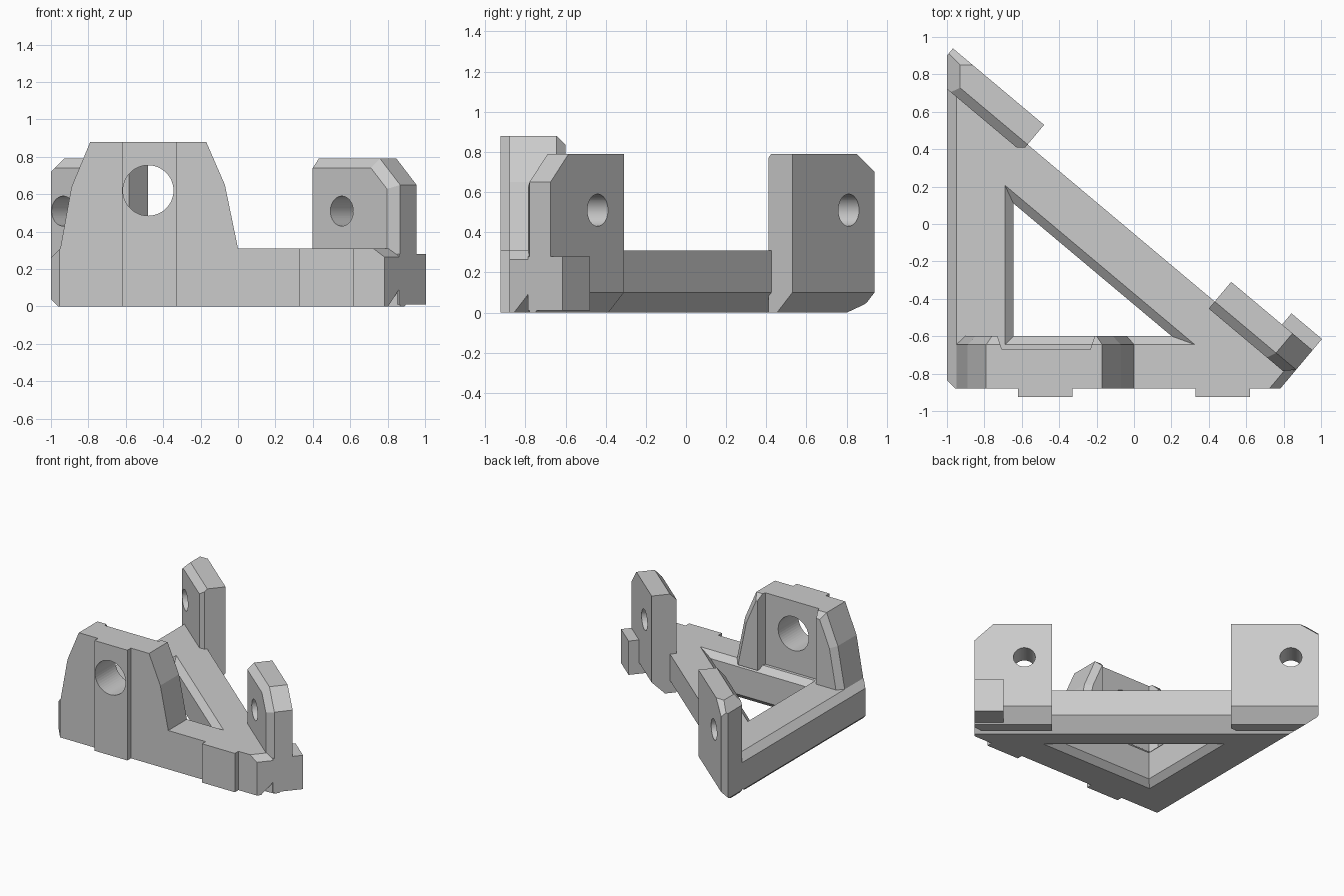
import bpy, bmesh, math
from mathutils import Vector, Matrix

if "Cube" in bpy.data.objects:
    bpy.data.objects.remove(bpy.data.objects["Cube"], do_unlink=True)

grey = bpy.data.materials.new("plain grey")
grey.use_nodes = True
grey.diffuse_color = (0.6, 0.6, 0.6, 1)
grey.node_tree.nodes["Principled BSDF"].inputs["Base Color"].default_value = (0.6, 0.6, 0.6, 1)

# Axes: T runs along the diagonal beam, D points out of it
X, Y, Z = (Vector(a) for a in ((1, 0, 0), (0, 1, 0), (0, 0, 1)))
A = math.radians(40)
T = Vector((math.cos(A), -math.sin(A), 0))
D = Vector((math.sin(A), math.cos(A), 0))


def add(name, bm):
    bmesh.ops.recalc_face_normals(bm, faces=bm.faces)
    mesh = bpy.data.meshes.new(name)
    bm.to_mesh(mesh)
    bm.free()
    mesh.materials.append(grey)
    ob = bpy.data.objects.new(name, mesh)
    bpy.context.collection.objects.link(ob)
    return ob


def solid(name, planes):
    """Convex block: keep the points p with normal . p <= limit."""
    bm = bmesh.new()
    bmesh.ops.create_cube(bm, size=6)
    for normal, limit in planes:
        bmesh.ops.bisect_plane(bm, geom=bm.verts[:] + bm.edges[:] + bm.faces[:], dist=1e-5,
                               plane_co=normal * (limit / normal.length_squared),
                               plane_no=normal, clear_outer=True)
        rim = [e for e in bm.edges if e.is_boundary]
        if rim:
            bmesh.ops.holes_fill(bm, edges=rim)
    return add(name, bm)


def drill(name, centre, axis, radius):
    bm = bmesh.new()
    turn = Z.rotation_difference(axis).to_matrix().to_4x4()
    bmesh.ops.create_cone(bm, cap_ends=True, segments=48, radius1=radius, radius2=radius,
                          depth=0.8, matrix=Matrix.Translation(centre) @ turn)
    return add(name, bm)


def cut(ob, cutter):
    mod = ob.modifiers.new("cut", "BOOLEAN")
    mod.operation = "DIFFERENCE"
    mod.solver = "EXACT"
    mod.object = cutter
    cutter.hide_render = True
    bpy.context.view_layer.objects.active = ob
    bpy.ops.object.modifier_apply(modifier=mod.name)
    bpy.data.objects.remove(cutter, do_unlink=True)


# Triangular base frame with chamfered outer edges
frame = solid("base_frame", [
    (-X, 1), (-Y, 0.88), (-Z, 0), (Z, 0.31), (D, -0.04), (T, 1.165),
    (-X - Y, 1.835), (Z - X, 1.26), (-X - Z, 0.96), (D - Z, -0.14), (T + Z, 1.43)])
# Triangular opening, flared at the top and bottom
cut(frame, solid("opening", [(-X, 0.645), (-Y, 0.6), (D, -0.33), (Z, 0.5), (-Z, 0.2)]))
for s, level in ((1, 0.265), (-1, -0.045)):
    cut(frame, solid("opening_flare", [
        (-X - s * Z, 0.645 - level), (-Y - s * Z, 0.6 - level), (D - s * Z, -0.33 - level),
        (Z, 0.5 if s > 0 else 0.1), (-Z, 0.2 if s < 0 else -0.2)]))

# Tall front wall with sloping sides and chamfered rear edges
outline = [(-0.95, 0.31), (-0.89, 0.64), (-0.79, 0.88), (-0.17, 0.88), (-0.07, 0.65), (0, 0.31)]
planes = [(-Y, 0.88), (Y, -0.6), (-Z, -0.28)]
for (x1, z1), (x2, z2) in zip(outline, outline[1:]):
    side = Vector((z1 - z2, 0, x2 - x1)).normalized()
    limit = side.x * x1 + side.z * z1
    planes += [(side, limit), (side + Y, limit - 0.645)]
wall = solid("front_wall", planes)
# Recess between the two rear ribs
cut(wall, solid("recess", [(-Y, 0.67), (Y, -0.4), (-Z, -0.2), (Z, 1.2),
                           (-X - Y / 3, 0.93), (X - Y / 3, -0.01)]))

# Raised pads on the front
pad = solid("wall_pad", [(X, -0.33), (-X, 0.62), (Y, -0.8), (-Y, 0.925), (-Z, 0), (Z, 0.88)])
solid("base_pad", [(-X, -0.33), (X, 0.62), (Y, -0.8), (-Y, 0.925), (-Z, 0), (Z, 0.31)])
for ob in (wall, pad):
    cut(ob, drill("wall_hole", Vector((-0.48, -0.8, 0.62)), Y, 0.135))

# Two upright tabs along the diagonal beam
common = [(D, 0.097), (-D, 0.09), (-Z, 0), (Z, 0.79), (D - Z, -0.003), (Z - D, 0.83)]
right_tab = solid("right_tab", common + [
    (-T, -0.597), (T, 1.165), (T + Z, 1.815), (T - D, 1.205),
    ((T + Z).normalized() - D, 1.323)])
left_tab = solid("left_tab", common + [
    (T, -0.709), (-T, 1.345), (-X, 1), (-Y, -0.41),
    (Z - X, 1.72), (Y + Z, 1.64), (-X - Z, 0.96)])
for ob, along in ((right_tab, 0.8), (left_tab, -1.145)):
    cut(ob, drill("tab_hole", T * along + Z * 0.51, D, 0.08))

# Low block at the end of the diagonal beam
solid("end_block", [(T, 1.165), (-T, -0.952), (D, 0.175), (-D, 0.05), (-Z, -0.01), (Z, 0.28)])
